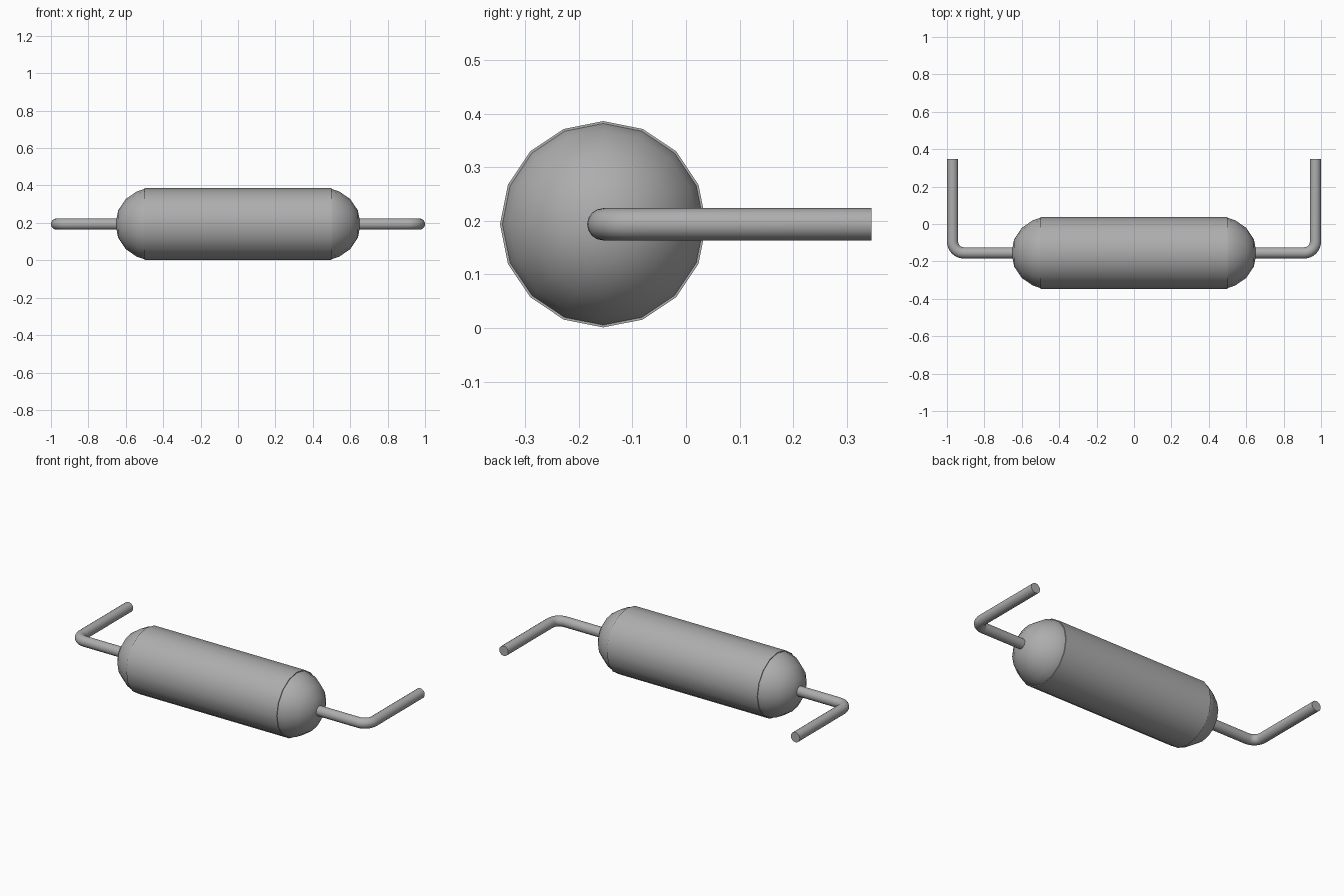
import bpy
import bmesh
import math
from mathutils import Vector

cube = bpy.data.objects.get("Cube")
if cube:
    bpy.data.objects.remove(cube, do_unlink=True)

SIDES = 16
AXIS_Y, AXIS_Z = -0.1545, 0.1935

grey = bpy.data.materials.new("grey metal")
grey.use_nodes = True
colour = (0.42, 0.42, 0.42, 1.0)
grey.diffuse_color = colour
grey.node_tree.nodes["Principled BSDF"].inputs["Base Color"].default_value = colour


def sweep(name, rings, mirrored=False):
    """Skin round sections (x, y, heading, radius) lying along a level path."""
    bm = bmesh.new()
    loops = []
    for x, y, heading, r in rings:
        side = Vector((math.sin(heading), -math.cos(heading), 0))
        loop = []
        for i in range(SIDES):
            a = math.tau * i / SIDES
            offset = side * (r * math.sin(a)) + Vector((0, 0, r * math.cos(a)))
            loop.append(bm.verts.new(Vector((x, y, AXIS_Z)) + offset))
        loops.append(loop)
    for a, b in zip(loops, loops[1:]):
        for i in range(SIDES):
            j = (i + 1) % SIDES
            bm.faces.new((a[i], a[j], b[j], b[i]))
    # Flat ends, unless the section closes to a point
    for loop, ring in ((loops[0], rings[0]), (loops[-1], rings[-1])):
        if ring[3] > 0:
            bm.faces.new(loop)
    bmesh.ops.remove_doubles(bm, verts=bm.verts, dist=1e-5)
    bmesh.ops.recalc_face_normals(bm, faces=bm.faces)
    mesh = bpy.data.meshes.new(name)
    bm.to_mesh(mesh)
    bm.free()
    mesh.materials.append(grey)
    mesh.shade_smooth()
    mesh.set_sharp_from_angle(angle=math.radians(35))
    obj = bpy.data.objects.new(name, mesh)
    bpy.context.collection.objects.link(obj)
    if mirrored:
        obj.modifiers.new("Mirror", 'MIRROR').use_mirror_merge = False
    return obj


# Long cylindrical body
sweep("body", [(-0.5, AXIS_Y, 0, 0.1925), (0.5, AXIS_Y, 0, 0.1925)])

# Rounded end caps, slightly narrower than the body
dome = [(0.49, 0.189), (0.5, 0.188), (0.54, 0.175), (0.6, 0.134),
        (0.641, 0.073), (0.655, 0)]
sweep("end_caps", [(x, AXIS_Y, 0, r) for x, r in dome], mirrored=True)

# Bent wire leads: out along x, round the elbow, then towards the back
WIRE, BEND, STEPS = 0.03, 0.06, 8
cx, cy = 0.97 - BEND, AXIS_Y + BEND
path = [(0.6, AXIS_Y, 0, WIRE)]
for i in range(STEPS + 1):
    t = math.pi / 2 * i / STEPS
    path.append((cx + BEND * math.sin(t), cy - BEND * math.cos(t), t, WIRE))
path.append((0.97, 0.3465, math.pi / 2, WIRE))
sweep("wire_leads", path, mirrored=True)
